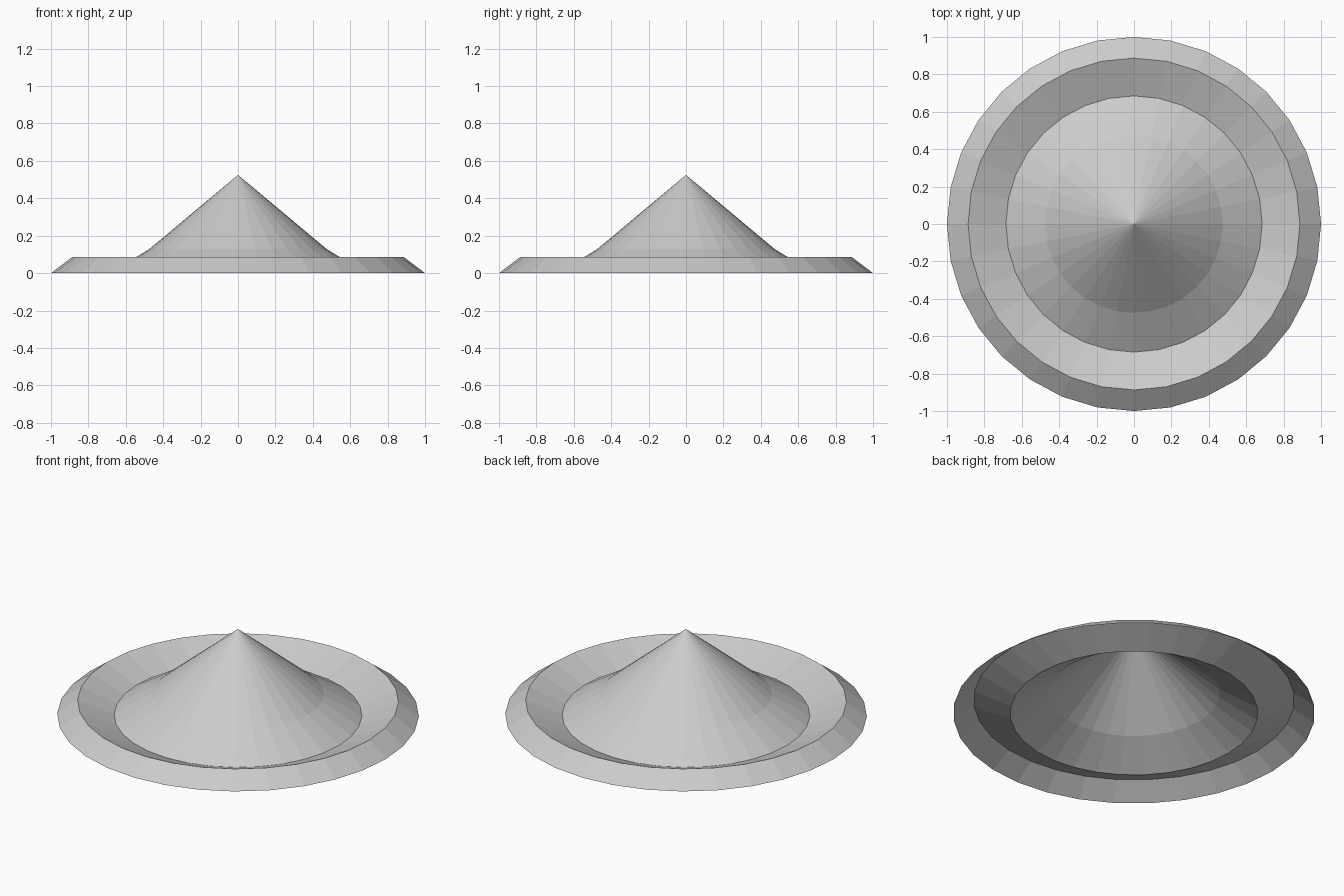
import bpy
import bmesh
from math import cos, sin, tau

SIDES = 32

cube = bpy.data.objects.get("Cube")
if cube:
    bpy.data.objects.remove(cube, do_unlink=True)

# Plain grey
grey = bpy.data.materials.new("light grey")
grey.use_nodes = True
colour = (0.6, 0.6, 0.6, 1)
grey.diffuse_color = colour
grey.node_tree.nodes["Principled BSDF"].inputs["Base Color"].default_value = colour

# Profile (radius, height) below the tip: cone, flared skirt, gutter, outer rim
TIP = 0.525
profile = [(0.475, 0.128), (0.685, 0.0), (0.887, 0.085), (1.0, 0.0)]

bm = bmesh.new()
rings = [
    [bm.verts.new((r * cos(tau * i / SIDES), r * sin(tau * i / SIDES), z))
     for i in range(SIDES)]
    for r, z in profile
]
tip = bm.verts.new((0, 0, TIP))

# Cone faces around the tip, then quads between neighbouring rings
for i in range(SIDES):
    j = (i + 1) % SIDES
    bm.faces.new((tip, rings[0][i], rings[0][j]))
    for inner, outer in zip(rings, rings[1:]):
        bm.faces.new((inner[i], outer[i], outer[j], inner[j]))

mesh = bpy.data.meshes.new("conical_cover")
bm.to_mesh(mesh)
bm.free()
mesh.materials.append(grey)
cover = bpy.data.objects.new("conical_cover", mesh)
bpy.context.collection.objects.link(cover)
